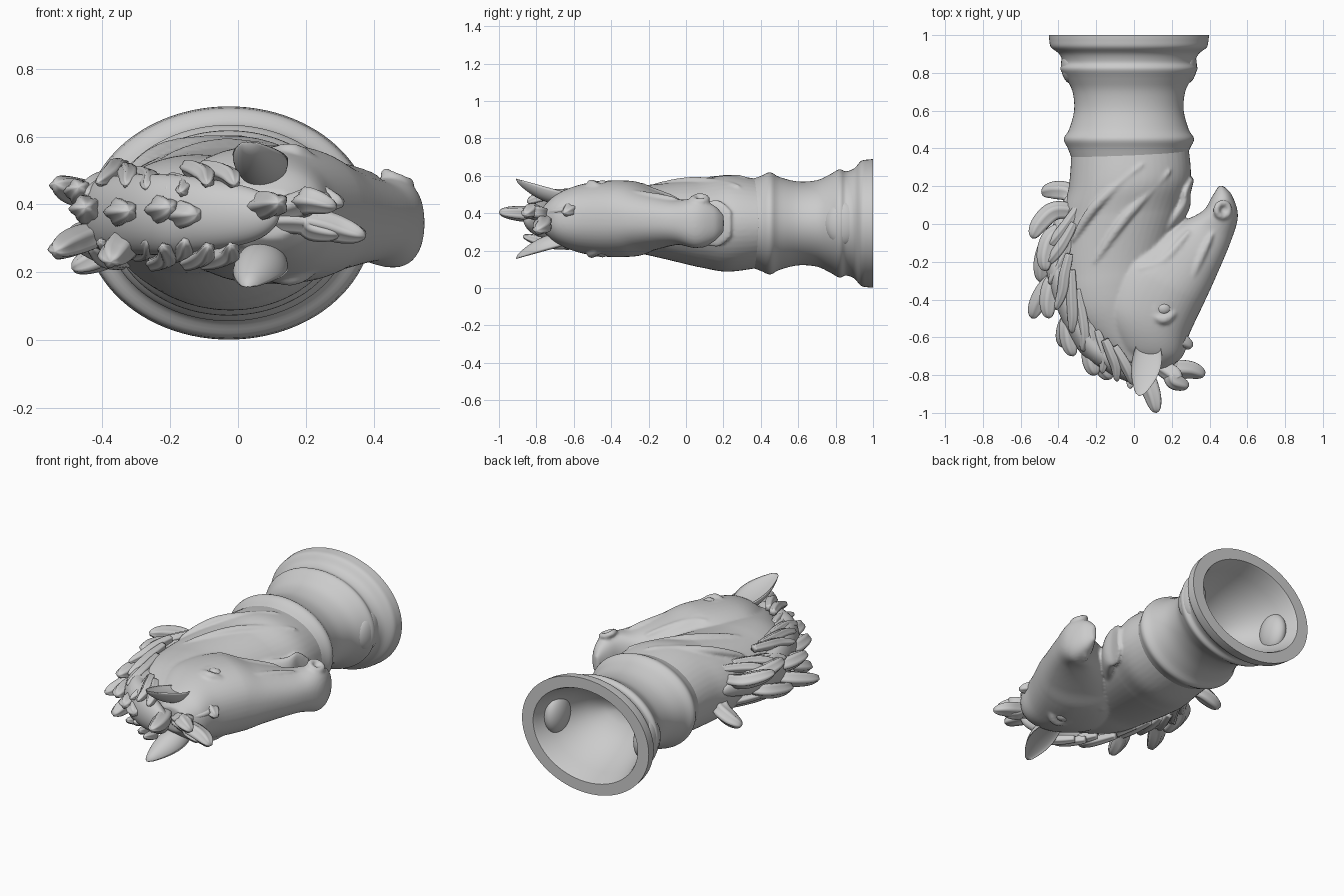
import bpy, bmesh, random
from math import sin, cos, pi
from mathutils import Vector

if "Cube" in bpy.data.objects:
    bpy.data.objects.remove(bpy.data.objects["Cube"])

random.seed(4)
ZC = 0.37          # mid plane of the head
UP = Vector((0, 0, 1))


def smooth_path(pts, sub=6):
    """Catmull-Rom through tuples of any length."""
    P = [pts[0]] + list(pts) + [pts[-1]]
    out = []
    for i in range(1, len(P) - 2):
        for k in range(sub):
            t = k / sub
            out.append(tuple(0.5 * (2 * b + (c - a) * t + (2 * a - 5 * b + 4 * c - d) * t * t
                                    + (3 * b - a - 3 * c + d) * t ** 3)
                             for a, b, c, d in zip(P[i - 1], P[i], P[i + 1], P[i + 2])))
    return out + [tuple(pts[-1])]


def skin(name, rings):
    """Closed mesh through a list of equal sized rings."""
    bm = bmesh.new()
    vs = [[bm.verts.new(p) for p in r] for r in rings]
    n = len(vs[0])
    for a, b in zip(vs, vs[1:]):
        for k in range(n):
            bm.faces.new((a[k], a[(k + 1) % n], b[(k + 1) % n], b[k]))
    bm.faces.new(vs[0])
    bm.faces.new(vs[-1])
    bmesh.ops.recalc_face_normals(bm, faces=bm.faces)
    for f in bm.faces:
        f.smooth = True
    me = bpy.data.meshes.new(name)
    bm.to_mesh(me)
    bm.free()
    ob = bpy.data.objects.new(name, me)
    bpy.context.collection.objects.link(ob)
    return ob


def power(v, e):
    return (abs(v) ** e) * (1 if v >= 0 else -1)


def loft(name, stations, e=1.0, n=48):
    """Stations: left x,y, right x,y, half depth."""
    rings = []
    for ax, ay, bx, by, h in smooth_path(stations, 8):
        y = (ay + by) / 2
        c = Vector(((ax + bx) / 2, y, ZC - .07 * min(.36, max(0, y + .3))))
        r = Vector(((bx - ax) / 2, (by - ay) / 2, 0))
        rings.append([c + r * power(cos(2 * pi * k / n), e) + UP * h * power(sin(2 * pi * k / n), e)
                      for k in range(n)])
    return skin(name, rings)


def sweep(name, pts, w, t, s=1, lock=True, n=20):
    """Tapered strand along points; z is an offset from the mid plane, s mirrors it."""
    path = [Vector((x, y, ZC + s * z)) for x, y, z in smooth_path(pts, 8)]
    rings = []
    for i, p in enumerate(path):
        u = i / (len(path) - 1)
        d = (path[min(i + 1, len(path) - 1)] - path[max(i - 1, 0)]).normalized()
        side = d.cross(UP).normalized()
        up = side.cross(d)
        r = (0.55 + 1.3 * u) * (1 - u) ** 0.6 if lock else sin(pi * u) ** 0.6 if 0 < u < 1 else 0
        r = max(r, 0.02)
        ring = []
        for k in range(n):
            a = 2 * pi * k / n
            g = 1 + (0.14 * cos(5 * a) if lock else 0)
            ring.append(p + side * w * r * g * cos(a) + up * t * r * g * sin(a))
        rings.append(ring)
    return skin(name, rings)


def ball(name, loc, scale):
    bpy.ops.mesh.primitive_uv_sphere_add(segments=24, ring_count=14, location=loc)
    ob = bpy.context.object
    ob.name, ob.scale = name, scale
    bpy.ops.object.shade_smooth()
    return ob


def rim(name, loc, major, minor, tilt):
    bpy.ops.mesh.primitive_torus_add(location=loc, major_radius=major, minor_radius=minor,
                                     major_segments=28, minor_segments=10, rotation=(0, tilt, 0))
    bpy.context.object.name = name
    return bpy.context.object


# Pedestal: oval turned profile with a hollow underside (y, half width)
wall = smooth_path([(.34, .3), (.40, .323), (.45, .345), (.5, .317), (.6, .29), (.7, .298), (.77, .333),
                    (.82, .363), (.855, .351), (.9, .369), (.935, .412), (.97, .421), (1, .424)], 4)
hollow = [(1, .35), (.985, .342), (.9, .315), (.8, .27), (.7, .2), (.64, .12), (.62, .06)]
base = skin("pedestal", [[(-.027 + a * cos(2 * pi * k / 96), y, .345 + (.896 * a - .036) * sin(2 * pi * k / 96))
                          for k in range(96)] for y, a in wall + hollow])
bpy.context.view_layer.objects.active = base
base.select_set(True)
bpy.ops.object.shade_smooth_by_angle(angle=0.75)
base.select_set(False)
for s in (1, -1):
    ball("hollow_lump", (-.027 + s * .3, .84, .345), (.06, .1, .12))

# Neck, head and lower jaw volumes
body = [
    loft("neck", [(-.33, .40, .29, .40, .235), (-.345, .2, .3, .24, .258), (-.38, .04, .25, .08, .232),
                  (-.39, -.25, .16, -.2, .185), (-.33, -.5, .12, -.42, .16), (-.08, -.75, .12, -.7, .09)]),
    loft("head", [(.45, .205, .475, .2, .045), (.41, .14, .52, .15, .1), (.365, .07, .55, .04, .132),
                  (.25, .01, .51, -.1, .122), (.06, -.08, .425, -.3, .162), (-.1, -.18, .37, -.42, .203),
                  (-.19, -.42, .295, -.58, .195), (-.11, -.63, .255, -.7, .145), (0, -.75, .18, -.77, .07)], 0.88),
    loft("jaw", [(.0, -.1, .15, -.12, .12), (.205, .1, .285, .06, .115),
                 (.25, .19, .3, .16, .125), (.295, .245, .32, .24, .07)])]

# Raised neck muscles, face bones and brows, mirrored, with lids and nostril rims
ridges = [[(-.22, -.22, .165), (-.04, .04, .2), (.2, .29, .175)],
          [(-.33, -.1, .12), (-.2, .1, .195), (.05, .32, .225)],
          [(.22, -.44, .16), (.3, -.28, .13), (.42, -.04, .105)],
          [(.02, -.24, .185), (.15, -.2, .15), (.3, -.03, .1)],
          [(.08, -.47, .18), (.16, -.505, .185), (.23, -.45, .16)]]
for s in (1, -1):
    for pts in ridges:
        body.append(sweep("ridge", pts, .027, .025, s, False))
    body.append(rim("eyelid", (.155, -.447, ZC + s * .175), .048, .016, s * .3))
    body.append(rim("nostril", (.47, .075, ZC - .01 + s * .115), .036, .018, s * .4))
    ball("eye", (.155, -.447, ZC + s * .17), (.044, .038, .036))

# Fuse the body into one sculpted skin
bpy.ops.object.select_all(action='DESELECT')
for ob in body:
    ob.select_set(True)
bpy.context.view_layer.objects.active = body[0]
bpy.ops.object.join()
horse = bpy.context.object
horse.name = "head_and_neck"
m = horse.modifiers.new("fuse", 'REMESH')
m.mode, m.voxel_size, m.use_smooth_shade = 'VOXEL', 0.009, True
m = horse.modifiers.new("soften", 'SMOOTH')
m.factor, m.iterations = 0.5, 6

# Cupped ears
for s in (1, -1):
    rings = []
    for i in range(25):
        u = i / 24
        w = .012 + .068 * sin(pi * (.12 + .88 * u)) ** 0.8 if i < 24 else .004
        c = Vector((.075 - .045 * u * u, -.6 - .31 * u, .13 + .085 * u))
        rings.append([(c.x + w * cos(2 * pi * k / 32), c.y,
                       ZC + s * (c.z - w * abs(sin(2 * pi * k / 32)) * (1.0 if k > 16 else .3)))
                      for k in range(32)])
    skin("ear", rings)

# Mane crest and small strands following it
crest = [(-.34, .16), (-.40, -.08), (-.385, -.3), (-.25, -.6), (-.12, -.72), (.04, -.81)]
line = [Vector((x, y, 0)) for x, y in smooth_path(crest, 10)]
sweep("mane_core", [(x, y, 0) for x, y in crest] + [(.12, -.86, .02)], .075, .12, 1, False, 32)


def outward(i):
    d = line[min(i + 1, len(line) - 1)] - line[max(i - 1, 0)]
    return d.cross(UP).normalized() * (1 if d.cross(UP).x < 0 else -1)


for s in (1, -1):
    for i in range(3, len(line) - 11, 4):
        out, z = outward(i + 9), random.uniform(.07, .12)
        steps = ((0, -.07, 1.25), (4, -.03, 1.15), (7, .015, 1), (9, random.uniform(.05, .09), .8))
        sweep("mane_strand", [tuple(line[i + j] + out * o + UP * z * f) for j, o, f in steps], .035, .035, s)

# Large flowing locks: start on the crest (0-1), tip x, y, z offset, and curl
locks = [(.06, -.49, .165, -.16, -.05), (.08, -.54, -.075, .09, .06), (.14, -.47, -.25, .08, .06),
         (.16, -.49, -.31, -.1, .06), (.38, -.54, -.5, -.11, .04), (.36, -.45, -.5, .02, .05),
         (.52, -.375, -.655, -.14, .04), (.5, -.32, -.7, .01, .05), (.66, -.2, -.8, .02, .04),
         (.74, -.12, -.82, .0, .04), (.86, .12, -1, .035, -.04)]
for at, x, y, z, curl in locks:
    i = int(at * (len(line) - 1))
    root, tip = line[i] - outward(i) * .06 + UP * z * .4, Vector((x, y, z))
    bend = (tip - root).cross(UP).normalized() * curl
    bend = bend if bend.dot(outward(i)) * curl > 0 else -bend
    path = [root, root.lerp(tip, .35) + bend, root.lerp(tip, .72) + bend * .7, tip]
    sweep("mane_lock", [tuple(p) for p in path], .06, .05)

# Forelock fanning out from the poll
for x, y, z in ((.375, -.8, -.065), (.29, -.86, .02), (.31, -.65, .03), (.3, -.8, -.06)):
    sweep("forelock", [(.1, -.73, z * .3), (.2, .5 * y - .36, z * .6 + .02), (x - .07, y + .03, z + .02), (x, y, z)],
          .06, .05)
